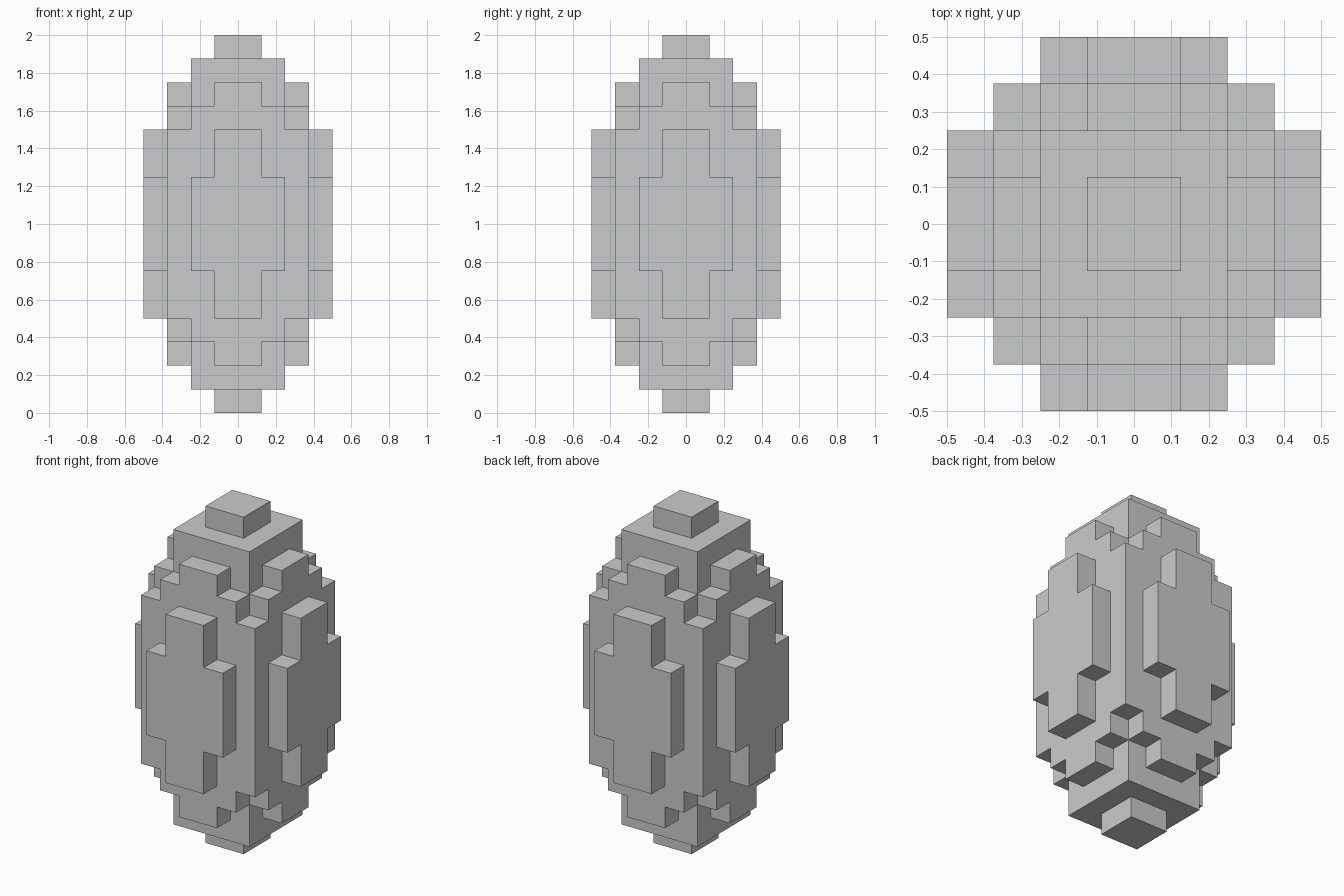
import bpy, bmesh, math
from mathutils import Vector

if "Cube" in bpy.data.objects:
    bpy.data.objects.remove(bpy.data.objects["Cube"])

U = 0.125            # edge of one block
R, H = 4, 8          # half width and half height in blocks


def solid(x, y, z):
    """True if the centre of block (x, y, z) lies inside the ellipsoid."""
    return ((x + .5) / R) ** 2 + ((y + .5) / R) ** 2 + ((z + .5) / H) ** 2 <= 1


# Outer skin: one square wherever a filled block meets an empty one
bm = bmesh.new()
for x in range(-R, R):
    for y in range(-R, R):
        for z in range(-H, H):
            if not solid(x, y, z):
                continue
            c = Vector((x + .5, y + .5, z + .5))
            for axis in range(3):
                for s in (-1, 1):
                    n = Vector((0, 0, 0))
                    n[axis] = s
                    if solid(x + int(n.x), y + int(n.y), z + int(n.z)):
                        continue
                    a = Vector((n.z, n.x, n.y))
                    b = n.cross(a)
                    corners = [(-1, -1), (1, -1), (1, 1), (-1, 1)]
                    bm.faces.new([
                        bm.verts.new((c + (n + a * i + b * j) / 2 + Vector((0, 0, H))) * U)
                        for i, j in corners])

# Weld the squares and merge flat areas into single faces
bmesh.ops.remove_doubles(bm, verts=bm.verts, dist=1e-4)
bmesh.ops.dissolve_limit(bm, angle_limit=math.radians(1),
                         verts=bm.verts, edges=bm.edges)

mesh = bpy.data.meshes.new("block_ellipsoid")
bm.to_mesh(mesh)
bm.free()
bpy.context.collection.objects.link(bpy.data.objects.new("block_ellipsoid", mesh))
